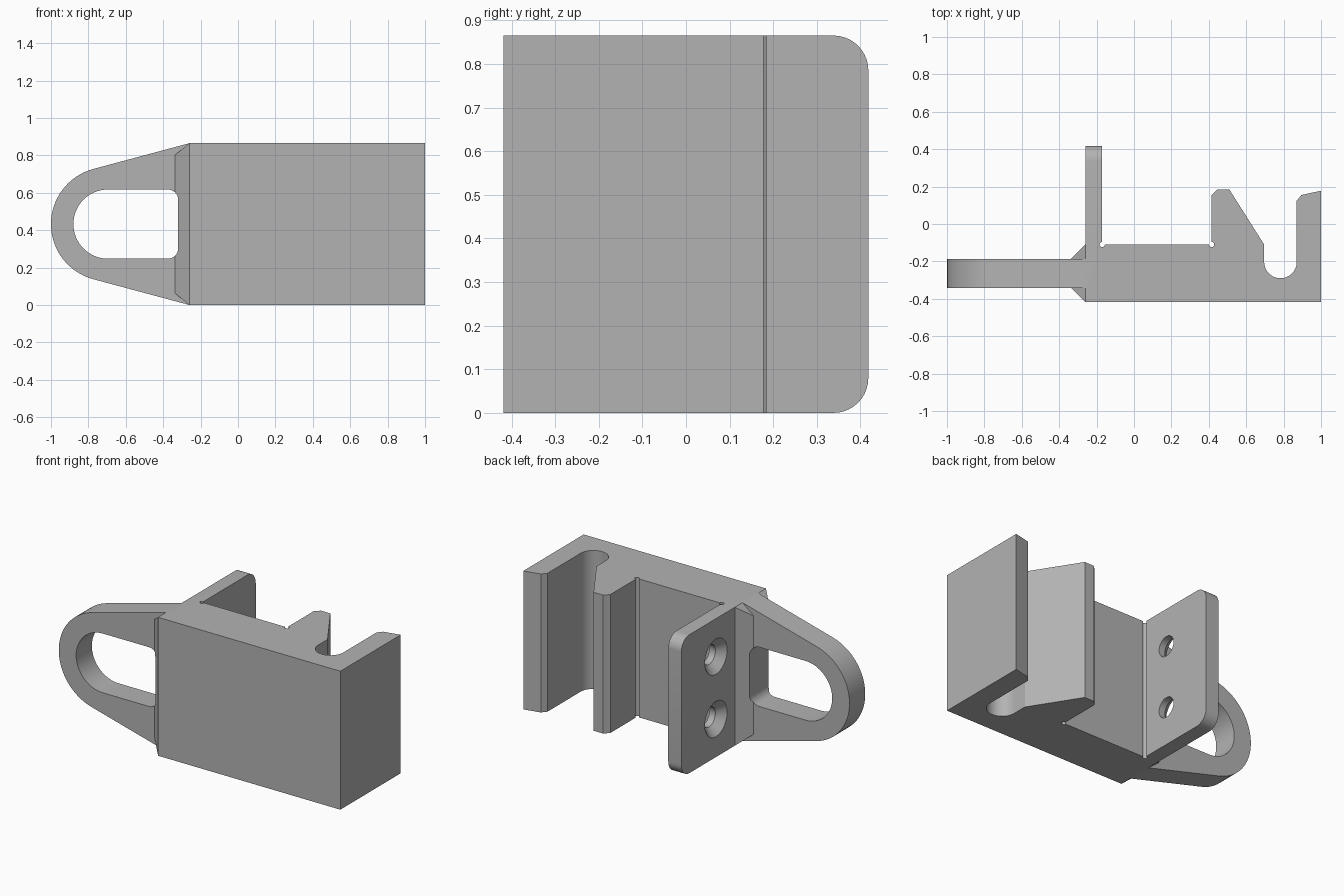
import bpy, bmesh
from math import sin, cos, radians, pi
from mathutils import Matrix, Vector

cube = bpy.data.objects.get("Cube")
if cube:
    bpy.data.objects.remove(cube)

H = 0.865            # overall height
MID = H / 2
SIDE = -0.26         # side of the block that carries the loop
BACK, FRONT, END = -0.11, -0.418, 0.418

grey = bpy.data.materials.new("plain grey")
grey.use_nodes = True
colour = (0.45, 0.45, 0.45, 1)
grey.diffuse_color = colour
grey.node_tree.nodes["Principled BSDF"].inputs["Base Color"].default_value = colour


def arc(cx, cy, r, start, stop, n):
    angles = [radians(start + (stop - start) * i / n) for i in range(n + 1)]
    return [(cx + r * cos(a), cy + r * sin(a)) for a in angles]


def prism(points, offset):
    """Extrude a closed outline along the given vector."""
    bm = bmesh.new()
    face = bm.faces.new([bm.verts.new(p) for p in points])
    ext = bmesh.ops.extrude_face_region(bm, geom=[face])
    moved = [v for v in ext["geom"] if isinstance(v, bmesh.types.BMVert)]
    bmesh.ops.translate(bm, verts=moved, vec=offset)
    return bm


def finish(bm, name, helper=False):
    bmesh.ops.recalc_face_normals(bm, faces=bm.faces[:])
    mesh = bpy.data.meshes.new(name)
    bm.to_mesh(mesh)
    bm.free()
    mesh.materials.append(grey)
    obj = bpy.data.objects.new(name, mesh)
    bpy.context.collection.objects.link(obj)
    obj.hide_render = helper
    return obj


def cut(obj, cutters):
    bpy.context.view_layer.objects.active = obj
    for cutter in cutters:
        mod = obj.modifiers.new("cut", 'BOOLEAN')
        mod.operation = 'DIFFERENCE'
        mod.solver = 'EXACT'
        mod.object = cutter
        bpy.ops.object.modifier_apply(modifier=mod.name)


def cone(name, r1, r2, x1, x2, y, z):
    """Round cutter lying along x."""
    bm = bmesh.new()
    bmesh.ops.create_cone(bm, cap_ends=True, segments=40, radius1=r1,
                          radius2=r2, depth=x2 - x1)
    place = Matrix.Translation(((x1 + x2) / 2, y, z)) @ Matrix.Rotation(pi / 2, 4, 'Y')
    bmesh.ops.transform(bm, matrix=place, verts=bm.verts[:])
    return finish(bm, name, True)


# Block with hook, cable channel, relief grooves and mounting plate
outline = [(SIDE, FRONT), (1, FRONT), (1, 0.178), (0.895, 0.155), (0.87, 0.125)]
outline += arc(0.783, -0.203, 0.087, 0, -180, 24)
outline += [(0.696, BACK), (0.51, 0.184), (0.445, 0.184), (0.415, 0.155)]
outline += arc(0.415, BACK, 0.014, 90, -180, 12)
outline += arc(-0.17, BACK, 0.014, 0, -270, 12)
outline += [(-0.17, END), (SIDE, END)]
bm = prism([(x, y, 0) for x, y in outline], (0, 0, H))
corners = [e for e in bm.edges
           if all(v.co.y > END - 0.001 for v in e.verts)
           and abs(e.verts[0].co.z - e.verts[1].co.z) < 0.001]
bmesh.ops.bevel(bm, geom=corners, offset=0.08, segments=10, profile=0.5, affect='EDGES')
block = finish(bm, "clamp_block")

# Countersunk screw holes in the mounting plate
holes = []
for z in (MID - 0.195, MID + 0.195):
    holes.append(cone("screw_hole_cutter", 0.062, 0.062, -0.3, -0.13, 0.075, z))
    holes.append(cone("countersink_cutter", 0.12, 0.062, -0.27, -0.212, 0.075, z))
cut(block, holes)

# Tapered loop
CX = -0.695
loop_outline = arc(CX, MID, 0.305, 105, 255, 32) + [(SIDE, 0), (SIDE, H)]
loop = finish(prism([(x, -0.341, z) for x, z in loop_outline], (0, 0.155, 0)), "loop")

# Flared collar joining loop and block
bm = bmesh.new()
for x, y, z in ((-0.337, 0.0775, 0.37), (SIDE, 0.154, MID)):
    for sy, sz in ((-1, -1), (1, -1), (1, 1), (-1, 1)):
        bm.verts.new((x, -0.264 + sy * y, MID + sz * z))
bmesh.ops.convex_hull(bm, input=bm.verts[:])
bmesh.ops.dissolve_limit(bm, angle_limit=0.01, verts=bm.verts[:], edges=bm.edges[:])
collar = finish(bm, "flared_collar")

# Slot through loop and collar
R, F = 0.185, 0.055
slot_outline = arc(CX, MID, R, 90, 270, 32)
slot_outline += arc(-0.32 - F, MID - R + F, F, -90, 0, 8)
slot_outline += arc(-0.32 - F, MID + R - F, F, 0, 90, 8)
slot = finish(prism([(x, -0.6, z) for x, z in slot_outline], (0, 0.6, 0)),
              "slot_cutter", True)
cut(loop, [slot])
cut(collar, [slot])

for cutter in holes + [slot]:
    bpy.data.objects.remove(cutter)

# Smooth the rounded walls, keep edges sharp
for obj in (block, loop, collar):
    bpy.ops.object.select_all(action='DESELECT')
    obj.select_set(True)
    bpy.context.view_layer.objects.active = obj
    bpy.ops.object.shade_smooth_by_angle(angle=radians(25))
